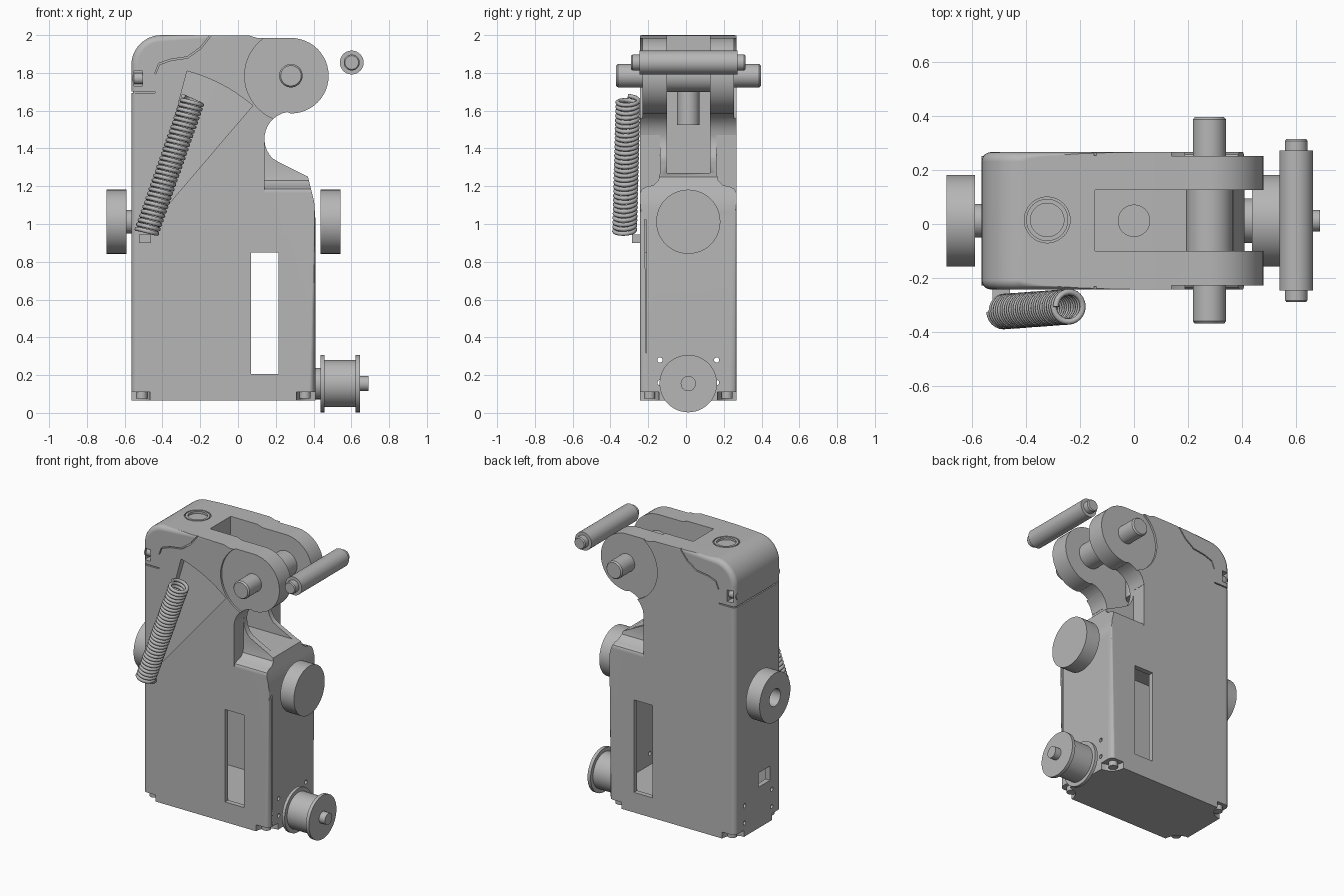
import bpy, bmesh
from math import sin, cos, pi, radians
from mathutils import Vector

if "Cube" in bpy.data.objects:
    bpy.data.objects.remove(bpy.data.objects["Cube"])

grey = bpy.data.materials.new("plain_grey")
grey.use_nodes = True
COLOUR = (0.47, 0.47, 0.47, 1)
grey.diffuse_color = COLOUR
grey.node_tree.nodes["Principled BSDF"].inputs["Base Color"].default_value = COLOUR

MID = 0.012                      # middle plane of the housing in y
FRONT, BACK = -0.243, 0.267
HEAD = (0.28, 1.785)             # axle centre in x, z
AXES = {"x": Vector((1, 0, 0)), "y": Vector((0, 1, 0)), "z": Vector((0, 0, 1))}


def finish(name, bm):
    bmesh.ops.recalc_face_normals(bm, faces=bm.faces)
    mesh = bpy.data.meshes.new(name)
    bm.to_mesh(mesh)
    bm.free()
    ob = bpy.data.objects.new(name, mesh)
    bpy.context.collection.objects.link(ob)
    mesh.materials.append(grey)
    return ob


def smooth(ob):
    bpy.ops.object.select_all(action="DESELECT")
    ob.select_set(True)
    bpy.context.view_layer.objects.active = ob
    bpy.ops.object.shade_smooth_by_angle(angle=radians(32))


def prism_bm(points, axis, lo, hi):
    """Extrude a 2D outline along x, y or z."""
    place = {"x": lambda a, b, t: (t, a, b), "y": lambda a, b, t: (a, t, b),
             "z": lambda a, b, t: (a, b, t)}[axis]
    bm = bmesh.new()
    face = bm.faces.new([bm.verts.new(place(a, b, lo)) for a, b in points])
    new = bmesh.ops.extrude_face_region(bm, geom=[face])["geom"]
    bmesh.ops.translate(bm, vec=AXES[axis] * (hi - lo),
                        verts=[v for v in new if isinstance(v, bmesh.types.BMVert)])
    return bm


def prism(name, points, axis, lo, hi):
    return finish(name, prism_bm(points, axis, lo, hi))


def box(x, y, z):
    return prism("cutter", [(x[0], z[0]), (x[1], z[0]), (x[1], z[1]), (x[0], z[1])], "y", *y)


def arc(cx, cz, r, start, end, n=12):
    return [(cx + r * cos(radians(start + (end - start) * i / n)),
             cz + r * sin(radians(start + (end - start) * i / n))) for i in range(n + 1)]


def disc(centre, r, n=48):
    return arc(*centre, r, 0, 360 - 360 / n, n - 1)


def turned(name, axis, centre, profile, n=48):
    """Lathe (distance along axis, radius) pairs round an axis through centre."""
    bm = bmesh.new()
    d = AXES[axis]
    u = AXES["z" if axis != "z" else "x"]
    w = d.cross(u)
    rings = [[bm.verts.new(Vector(centre) + d * t + (u * cos(2 * pi * i / n) + w * sin(2 * pi * i / n)) * r)
              for i in range(n)] for t, r in profile]
    for a, b in zip(rings, rings[1:]):
        for i in range(n):
            bm.faces.new((a[i - 1], a[i], b[i], b[i - 1]))
    bm.faces.new(rings[0])
    bm.faces.new(rings[-1])
    ob = finish(name, bm)
    smooth(ob)
    return ob


def cut(ob, cutter):
    mod = ob.modifiers.new("cut", "BOOLEAN")
    mod.operation, mod.solver, mod.object = "DIFFERENCE", "EXACT", cutter
    bpy.context.view_layer.objects.active = ob
    bpy.ops.object.modifier_apply(modifier=mod.name)
    bpy.data.objects.remove(cutter)


# Housing: side outline with rounded top corner, round head, neck and nose
outline = [(-0.565, 0.065), (0.41, 0.065), (0.41, 1.02), (0.403, 1.12), (0.37, 1.25), (0.22, 1.325)]
outline += arc(0.285, 1.45, 0.145, 225, 100)
outline += arc(*HEAD, 0.2, -90, 90, 24)
outline += [(0.1, 1.985), (0.06, 1.998)]
outline += arc(-0.405, 1.84, 0.16, 90, 180)
bm = prism_bm(outline, "y", FRONT, BACK)
edges = [e for e in bm.edges if abs(e.verts[0].co.y - e.verts[1].co.y) < 0.01
         and all(v.co.x < -0.4 or (v.co.x > 0.4 and v.co.z < 1.1) for v in e.verts)
         and abs(e.verts[0].co.z - e.verts[1].co.z) > 0.001
         and abs(e.verts[0].co.x - e.verts[1].co.x) < 0.2]
bmesh.ops.bevel(bm, geom=edges, offset=0.035, segments=5, affect="EDGES", profile=0.5)
body = finish("housing", bm)

# Open slot between the two head arms, hollow middle, and side windows
cut(body, box((-0.145, 0.7), (-0.10, 0.127), (1.27, 2.2)))
cut(body, box((-0.53, 0.375), (FRONT + 0.035, BACK - 0.035), (0.2, 1.1)))
cut(body, box((0.07, 0.215), (-0.5, 0.5), (0.205, 0.85)))
cut(body, box((-0.7, -0.5), (-0.12, 0.01), (0.35, 0.45)))

# Per-side details: narrowed nose, recessed arm, notches, seams and pockets
seam = [(-0.44, 1.8), (-0.42, 1.85), (-0.36, 1.872), (-0.27, 1.885), (-0.2, 1.935), (-0.14, 2.01)]
for s, face in ((-1, FRONT), (1, BACK)):
    step = [(MID + s * 0.4, 1.16), (MID + s * 0.257, 1.16), (MID + s * 0.245, 1.185), (MID + s * 0.22, 1.198),
            (MID + s * 0.185, 1.205), (MID + s * 0.158, 1.23), (MID + s * 0.15, 1.27),
            (MID + s * 0.15, 1.47), (MID + s * 0.4, 1.47)]
    cut(body, prism("cutter", step, "x", 0.14, 0.6))
    cut(body, prism("cutter", disc(HEAD, 0.245), "y", *sorted((face - s * 0.014, face + s * 0.2))))
    strip = seam + [(x + 0.004, z - 0.007) for x, z in reversed(seam)]
    cut(body, prism("cutter", strip, "y", *sorted((face - s * 0.012, face + s * 0.05))))
    y_pocket = sorted((face - s * 0.06, face + s * 0.1))
    cut(body, box((-0.55, -0.505), y_pocket, (1.73, 1.81)))
    cut(body, box((-0.7, -0.44), sorted((face - s * 0.012, face + s * 0.1)), (1.694, 1.702)))
    turned("cap_screw", "x", (-0.565, face - s * 0.045, 1.77), [(0, 0.03), (0.06, 0.03)], 20)
    for x in (-0.565, 0.41):
        cut(body, prism("cutter", disc((x, face), 0.1, 32), "z", -0.1, 0.11))
        inward = 0.055 if x < 0 else -0.055
        turned("foot_screw", "z", (x + inward, face - s * 0.05, 0.075), [(0, 0.03), (0.05, 0.03)], 20)
    for z in (0.16, 0.28):
        cut(body, prism("cutter", disc((MID + s * 0.15, z), 0.014, 16), "x", -1, 1))
cut(body, box((-0.7, -0.555), (-0.5, 0.5), (1.694, 1.702)))

# Sloping sector recess behind the spring, deepest at its curved top
bm = bmesh.new()
apex = (-0.5, 0.95)
rim = arc(*apex, 0.89, 49.5, 75, 10)
near = [bm.verts.new((x, -0.4, z)) for x, z in [apex] + rim]
far = [bm.verts.new((x, FRONT + (0.001 if i == 0 else 0.05), z)) for i, (x, z) in enumerate([apex] + rim)]
bm.faces.new(near)
for i in range(len(near)):
    bm.faces.new((near[i - 1], near[i], far[i], far[i - 1]))
for i in range(1, len(far) - 1):
    bm.faces.new((far[0], far[i], far[i + 1]))
cut(body, finish("cutter", bm))

# Ring groove around the plug on top
groove = prism("cutter", disc((-0.322, 0.015), 0.085), "z", 1.985, 2.1)
cut(groove, prism("cutter", disc((-0.322, 0.015), 0.078), "z", 1.9, 2.2))
cut(body, groove)
cut(body, prism("cutter", disc((-0.322, 0.015), 0.062), "z", 1.985, 2.1))
smooth(body)
body.modifiers.new("even_normals", "WEIGHTED_NORMAL").keep_sharp = True

# Axle with collar, plunger and loose handle pin
turned("axle", "y", (HEAD[0], 0, HEAD[1]),
       [(-0.37, 0.054), (-0.36, 0.062), (-0.1, 0.062), (-0.1, 0.087), (0.127, 0.087),
        (0.127, 0.062), (0.387, 0.062), (0.397, 0.054)])
turned("plunger", "z", (0.0, MID, 0), [(1.525, 0.06), (1.72, 0.06)])
turned("handle_pin", "y", (0.602, 0, 1.855),
       [(-0.29, 0.036), (-0.283, 0.042), (-0.247, 0.042), (-0.247, 0.063), (0.272, 0.063),
        (0.272, 0.042), (0.308, 0.042), (0.316, 0.036)])

# Side wheels: the left one is bored, the right one is solid
turned("bored_wheel", "x", (0, MID, 1.012),
       [(-0.62, 0.06), (-0.695, 0.06), (-0.695, 0.17), (-0.59, 0.17), (-0.59, 0.062), (-0.55, 0.062)])
turned("solid_wheel", "x", (0, MID, 1.012), [(0.437, 0.17), (0.542, 0.17)])

# Spool with two flanges
turned("spool", "x", (0, MID, 0.155),
       [(0.4, 0.083), (0.437, 0.083), (0.437, 0.152), (0.458, 0.152), (0.458, 0.125), (0.622, 0.125),
        (0.622, 0.152), (0.645, 0.152), (0.645, 0.04), (0.69, 0.04)])

# Coil spring and its anchor tab
start, end = Vector((-0.485, -0.325, 0.955)), Vector((-0.238, -0.307, 1.66))
along = (end - start).normalized()
side = along.cross(AXES["y"]).normalized()
other = along.cross(side)
curve = bpy.data.curves.new("spring", "CURVE")
curve.dimensions = "3D"
curve.bevel_depth, curve.bevel_resolution, curve.use_fill_caps = 0.0115, 2, True
TURNS, STEPS = 30, 24
spline = curve.splines.new("POLY")
spline.points.add(TURNS * STEPS)
for i, p in enumerate(spline.points):
    a = 2 * pi * i / STEPS
    p.co = (*(start.lerp(end, i / (TURNS * STEPS)) + (side * cos(a) + other * sin(a)) * 0.055), 1)
curve.materials.append(grey)
bpy.context.collection.objects.link(bpy.data.objects.new("spring", curve))
tab = box((-0.525, -0.46), (-0.285, FRONT + 0.01), (0.9, 0.945))
tab.name = "spring_tab"
